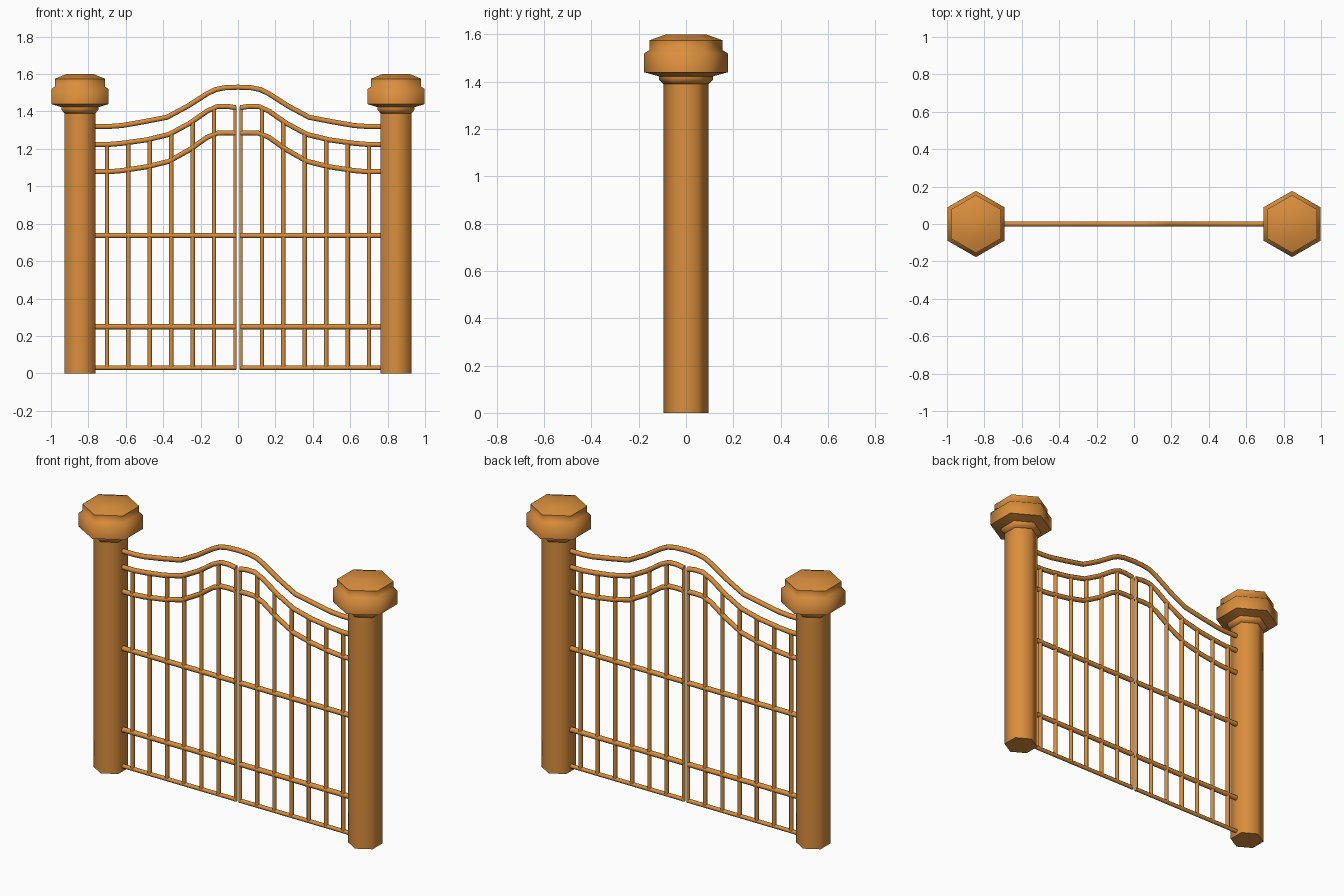
import bpy, bmesh, math
from mathutils import Vector

if "Cube" in bpy.data.objects:
    bpy.data.objects.remove(bpy.data.objects["Cube"])

mat = bpy.data.materials.new("golden brown")
mat.diffuse_color = (0.70, 0.27, 0.045, 1)
mat.use_nodes = True
mat.node_tree.nodes["Principled BSDF"].inputs["Base Color"].default_value = mat.diffuse_color


def finish(name, bm, smooth_angle=65):
    bmesh.ops.recalc_face_normals(bm, faces=bm.faces)
    me = bpy.data.meshes.new(name)
    bm.to_mesh(me)
    bm.free()
    me.materials.append(mat)
    ob = bpy.data.objects.new(name, me)
    bpy.context.collection.objects.link(ob)
    bpy.ops.object.select_all(action='DESELECT')
    ob.select_set(True)
    bpy.context.view_layer.objects.active = ob
    bpy.ops.object.shade_smooth_by_angle(angle=math.radians(smooth_angle))
    return ob


def skin(bm, rings):
    """Join rings of points into a capped tube."""
    rings = [[bm.verts.new(p) for p in r] for r in rings]
    n = len(rings[0])
    for a, b in zip(rings, rings[1:]):
        for i in range(n):
            j = (i + 1) % n
            bm.faces.new((a[i], a[j], b[j], b[i]))
    bm.faces.new(rings[0][::-1])
    bm.faces.new(rings[-1])


def tube(name, path, radius, sides=8):
    """Sweep a round section along an (x, z) path in the gate plane."""
    pts = [Vector((x, 0, z)) for x, z in path]
    rings = []
    for i, p in enumerate(pts):
        t = (pts[min(i + 1, len(pts) - 1)] - pts[max(i - 1, 0)]).normalized()
        side = t.cross(Vector((0, 1, 0)))
        rings.append([p + radius * (math.cos(a) * side + math.sin(a) * Vector((0, 1, 0)))
                      for a in (2 * math.pi * (k + 0.5) / sides for k in range(sides))])
    bm = bmesh.new()
    skin(bm, rings)
    return finish(name, bm)


def hex_column(name, x, profile):
    """Hexagonal column from (radius, z) steps, corners on the y axis."""
    bm = bmesh.new()
    skin(bm, [[(x + r * math.cos(a), r * math.sin(a), z)
               for a in (math.pi / 6 + k * math.pi / 3 for k in range(6))]
              for r, z in profile])
    return finish(name, bm)


def height(path, x):
    for (x0, z0), (x1, z1) in zip(path, path[1:]):
        if x0 <= x <= x1:
            return z0 + (z1 - z0) * (x - x0) / (x1 - x0)


# Half outlines of the curved rails, from the centre outwards
arch = [(0.0, 1.53), (0.07, 1.527), (0.12, 1.517), (0.165, 1.495), (0.27, 1.428),
        (0.38, 1.369), (0.5, 1.346), (0.62, 1.325), (0.69, 1.32), (0.775, 1.32)]
upper = [(0.012, 1.42), (0.06, 1.428), (0.11, 1.427), (0.165, 1.402), (0.26, 1.336),
         (0.37, 1.277), (0.49, 1.248), (0.62, 1.23), (0.69, 1.224), (0.775, 1.224)]
lower = [(0.012, 1.284), (0.06, 1.286), (0.11, 1.284), (0.165, 1.262), (0.26, 1.195),
         (0.37, 1.133), (0.49, 1.104), (0.62, 1.084), (0.69, 1.078), (0.775, 1.078)]

# Fixed arch spanning both posts
tube("top_arch", [(-x, z) for x, z in arch[:0:-1]] + arch, 0.0145)

for s, label in ((-1, "left"), (1, "right")):
    # Post with stepped cap
    hex_column(label + "_post", s * 0.845, [(0.095, 0), (0.095, 1.41)])
    hex_column(label + "_post_cap", s * 0.845,
               [(0.095, 1.39), (0.115, 1.41), (0.115, 1.423), (0.177, 1.44), (0.177, 1.52),
                (0.155, 1.533), (0.155, 1.575), (0.085, 1.60)])

    # Gate leaf rails
    for name, path in (("upper_rail", upper), ("lower_rail", lower)):
        tube(f"{label}_{name}", [(s * x, z) for x, z in path], 0.0145)
    for name, z, r in (("middle_rail", 0.737, 0.015), ("low_rail", 0.249, 0.015),
                       ("bottom_rail", 0.03, 0.012)):
        tube(f"{label}_{name}", [(s * 0.012, z), (s * 0.775, z)], r)

    # Meeting stile at the centre and upright bars
    tube(label + "_stile", [(s * 0.016, 0.02), (s * 0.016, 1.428)], 0.010)
    for i in range(6):
        x = 0.128 + i * 0.1145
        tube(f"{label}_bar_{i + 1}", [(s * x, 0.03), (s * x, height(upper, x))], 0.0125)
